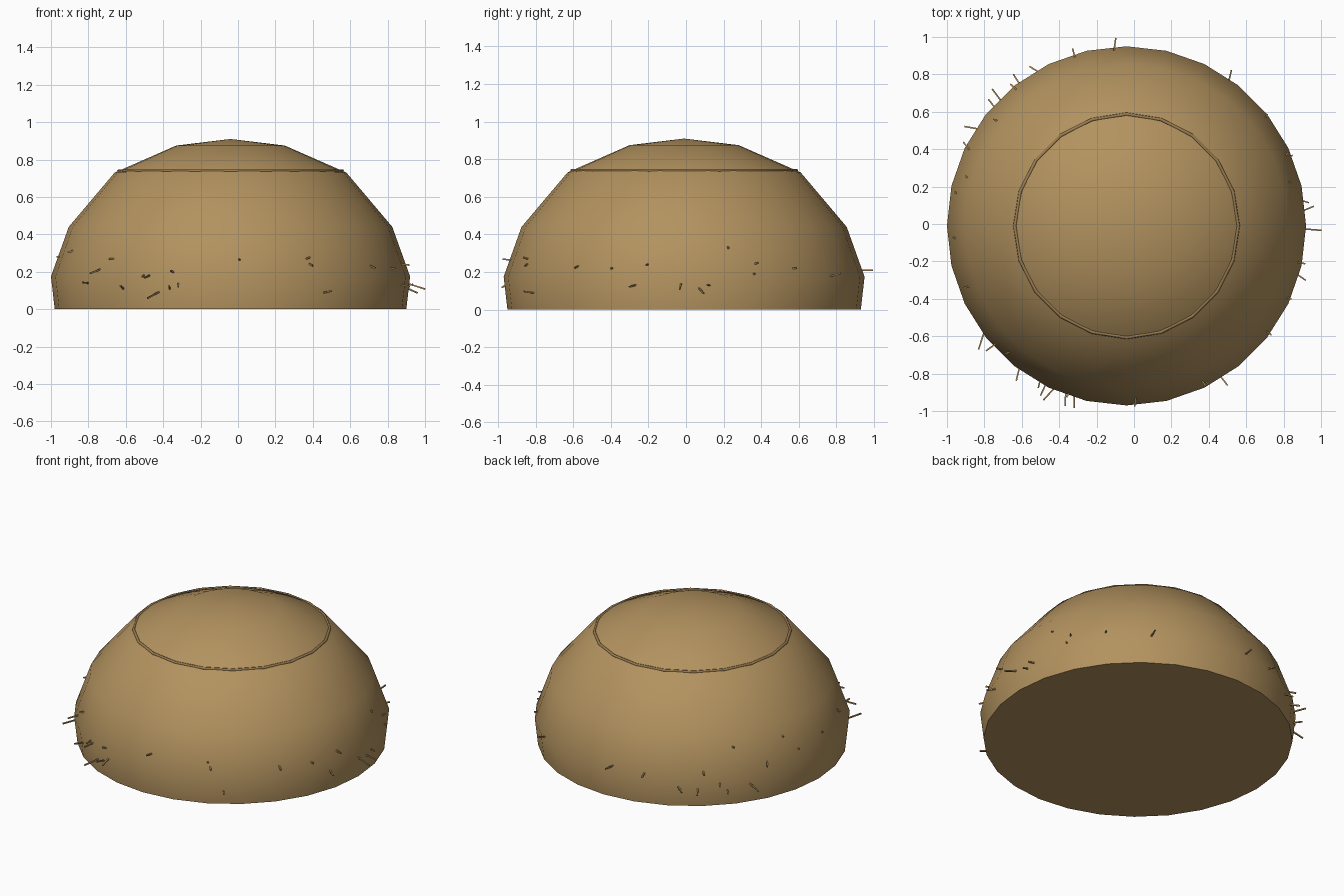
import bpy, bmesh, math, random
from mathutils import Vector

if "Cube" in bpy.data.objects:
    bpy.data.objects.remove(bpy.data.objects["Cube"])

random.seed(4)
CX, CY = -0.04, -0.01
PROFILE = [(0.94, 0.0), (0.96, 0.175), (0.865, 0.44), (0.62, 0.73), (0.29, 0.875)]
TOP = 0.91


def material(name, rgb):
    m = bpy.data.materials.new(name)
    m.diffuse_color = (*rgb, 1)
    m.use_nodes = True
    m.node_tree.nodes["Principled BSDF"].inputs["Base Color"].default_value = m.diffuse_color
    return m


def finish(bm, name, mat, smooth=None):
    bmesh.ops.recalc_face_normals(bm, faces=bm.faces)
    me = bpy.data.meshes.new(name)
    bm.to_mesh(me)
    bm.free()
    me.materials.append(mat)
    ob = bpy.data.objects.new(name, me)
    bpy.context.collection.objects.link(ob)
    if smooth:
        bpy.ops.object.select_all(action='DESELECT')
        ob.select_set(True)
        bpy.context.view_layer.objects.active = ob
        bpy.ops.object.shade_smooth_by_angle(angle=math.radians(smooth))
    return ob


def ring(bm, r, z, n):
    return [bm.verts.new((CX + r * math.cos(2 * math.pi * i / n),
                          CY + r * math.sin(2 * math.pi * i / n), z)) for i in range(n)]


def bridge(bm, a, b):
    n = len(a)
    for i in range(n):
        bm.faces.new((a[i], a[(i + 1) % n], b[(i + 1) % n], b[i]))


hay = material("hay", (0.45, 0.29, 0.115))
twine = material("twine", (0.32, 0.20, 0.08))

# Hay mound: closed lathe with 28 sides
bm = bmesh.new()
rings = [ring(bm, r, z, 28) for r, z in PROFILE]
for a, b in zip(rings, rings[1:]):
    bridge(bm, a, b)
tip = bm.verts.new((CX, CY, TOP))
for i in range(28):
    bm.faces.new((rings[-1][i], rings[-1][(i + 1) % 28], tip))
bm.faces.new(rings[0][::-1])
finish(bm, "hay_mound", hay, 45)

# Twine band around the crown: thin 20-sided torus
bm = bmesh.new()
loops = [ring(bm, 0.597 + 0.009 * math.cos(k * math.pi / 3),
              0.74 + 0.009 * math.sin(k * math.pi / 3), 20) for k in range(6)]
for k in range(6):
    bridge(bm, loops[k], loops[(k + 1) % 6])
finish(bm, "twine_band", twine, 65)


# Loose straws: thin square rods rooted in the mound
def radius_at(z):
    for (r0, z0), (r1, z1) in zip(PROFILE, PROFILE[1:]):
        if z <= z1:
            return r0 + (r1 - r0) * (z - z0) / (z1 - z0)


def straw(bm, az, z, length, swing, pitch):
    a = math.radians(az)
    r = radius_at(z)
    root = Vector((CX + r * math.cos(a), CY + r * math.sin(a), z))
    b = a + math.radians(swing)
    p = math.radians(pitch)
    d = Vector((math.cos(b) * math.cos(p), math.sin(b) * math.cos(p), math.sin(p)))
    side = d.cross(Vector((0, 0, 1))).normalized() * 0.004
    up = side.cross(d).normalized() * 0.004
    ends = [[bm.verts.new(c + side * s + up * t)
             for s, t in ((1, 1), (-1, 1), (-1, -1), (1, -1))]
            for c in (root - d * 0.05, root + d * length)]
    bridge(bm, *ends)
    bm.faces.new(ends[0][::-1])
    bm.faces.new(ends[1])


# azimuth in degrees, height, visible length
STRAWS = [
    (201, .31, .02), (222, .21, .06), (227, .27, .02), (233, .11, .07),
    (241, .18, .03), (243, .18, .06), (246, .09, .09), (251, .20, .02),
    (250, .11, .07), (253, .135, .06), (273, .265, .04), (296, .27, .03),
    (297, .24, .02), (302, .09, .06), (323, .23, .03), (15, .33, .01),
    (24, .245, .02), (23, .19, .01), (38, .22, .02), (55, .18, .05),
    (-12, .24, .04), (-24, .22, .02), (-16, .13, .05), (5, .11, .06),
    (8, .13, .03), (94, .21, .06), (107, .20, .04), (120, .13, .05),
    (127, .12, .06), (129, .23, .04), (135, .15, .07), (138, .10, .05),
    (147, .12, .07), (154, .24, .05), (141, .36, .02), (163, .36, .01),
    (169, .26, .01), (184, .28, .01)]
bm = bmesh.new()
for az, z, length in STRAWS:
    straw(bm, az, z, length, random.uniform(-28, 28), random.uniform(-25, 22))
straw(bm, -1, 0.135, 0.09, -4, -18)
straw(bm, 217, 0.14, 0.09, 35, 2)
finish(bm, "loose_straws", hay)
